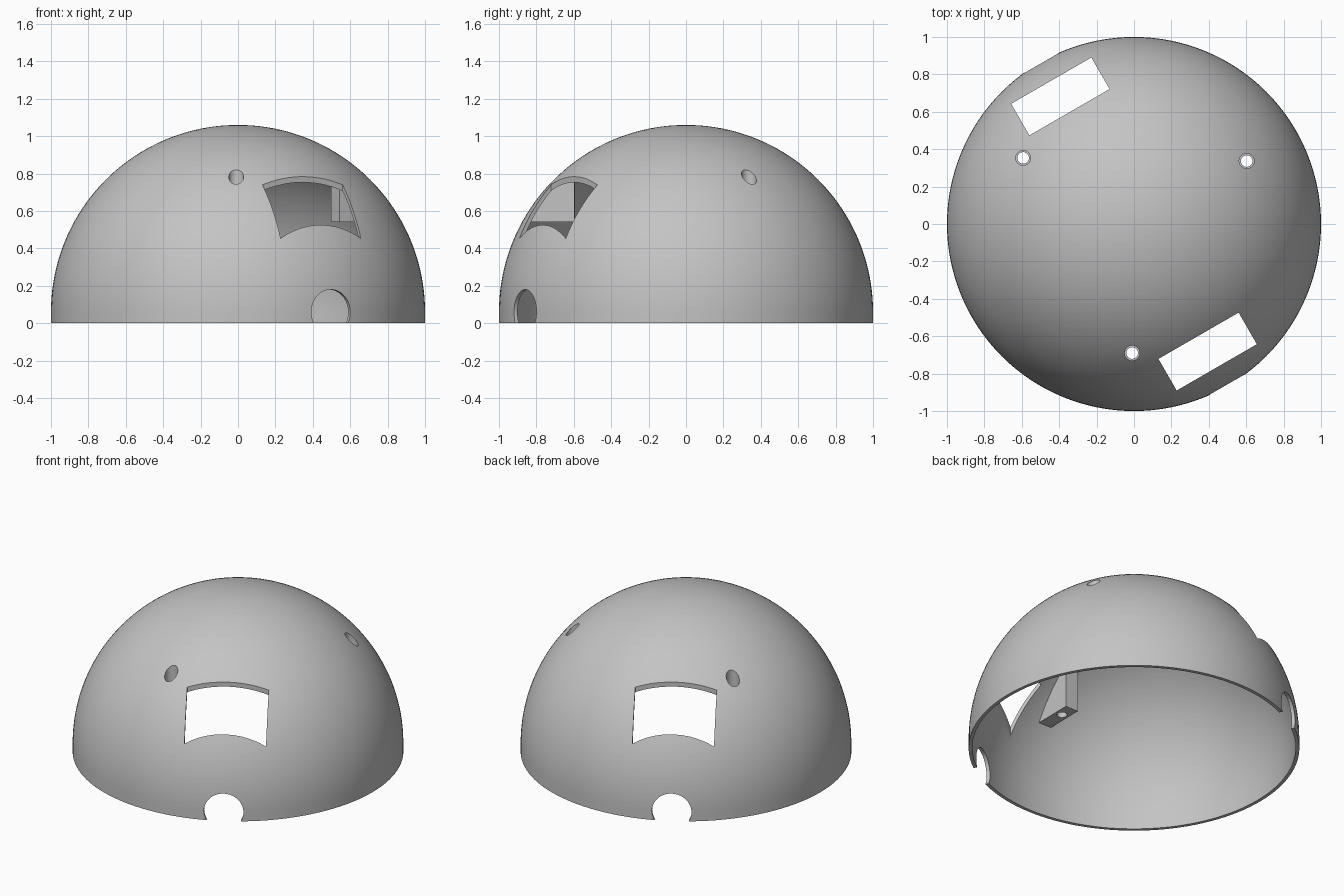
import bpy, bmesh, math
from mathutils import Matrix, Vector

if "Cube" in bpy.data.objects:
    bpy.data.objects.remove(bpy.data.objects["Cube"], do_unlink=True)

RIM = 0.06           # height of the straight band under the hemisphere
INNER = 0.978        # inner radius of the shell
SEGMENTS = 128

grey = bpy.data.materials.new("plain grey")
grey.use_nodes = True
grey.diffuse_color = (0.55, 0.55, 0.55, 1)
grey.node_tree.nodes["Principled BSDF"].inputs["Base Color"].default_value = (0.55, 0.55, 0.55, 1)


def finish(bm, name):
    bmesh.ops.recalc_face_normals(bm, faces=bm.faces)
    mesh = bpy.data.meshes.new(name)
    bm.to_mesh(mesh)
    bm.free()
    mesh.materials.append(grey)
    obj = bpy.data.objects.new(name, mesh)
    bpy.context.collection.objects.link(obj)
    return obj


def arc(radius, steps=40):
    """Quarter profile from the foot of the band up to the pole."""
    pts = [Vector((radius, 0, 0))]
    for i in range(steps + 1):
        a = math.pi / 2 * i / steps
        pts.append(Vector((radius * math.cos(a), 0, RIM + radius * math.sin(a))))
    pts[-1].x = 0
    return pts


def lathe(name, pts):
    bm = bmesh.new()
    verts = [bm.verts.new(p) for p in pts]
    edges = [bm.edges.new(pair) for pair in zip(verts, verts[1:])]
    bmesh.ops.spin(bm, geom=verts + edges, cent=(0, 0, 0), axis=(0, 0, 1),
                   angle=math.tau, steps=SEGMENTS, use_merge=False)
    bmesh.ops.remove_doubles(bm, verts=bm.verts, dist=1e-4)
    return finish(bm, name)


def box(name, angle, r0, r1, width, z0, z1):
    """Block placed radially at an angle around the vertical axis."""
    bm = bmesh.new()
    place = (Matrix.Rotation(math.radians(angle), 4, "Z")
             @ Matrix.Translation(((r0 + r1) / 2, 0, (z0 + z1) / 2))
             @ Matrix.Diagonal((r1 - r0, width, z1 - z0, 1)))
    bmesh.ops.create_cube(bm, size=1, matrix=place)
    return finish(bm, name)


def rod(name, radius, length, matrix, segments=48):
    bm = bmesh.new()
    bmesh.ops.create_cone(bm, cap_ends=True, segments=segments, radius1=radius,
                          radius2=radius, depth=length, matrix=matrix)
    return finish(bm, name)


def combine(target, tool, operation):
    mod = target.modifiers.new(operation.lower(), "BOOLEAN")
    mod.operation, mod.solver, mod.object = operation, "EXACT", tool
    bpy.context.view_layer.objects.active = target
    bpy.ops.object.modifier_apply(modifier=mod.name)
    bpy.data.objects.remove(tool, do_unlink=True)


# Thin shell: outer profile up, inner profile back down, closed at the rim
outer = arc(1.0)
shell = lathe("dome_shell", outer + arc(INNER)[::-1] + outer[:1])

# Three screw posts hanging from the inside, trimmed to the dome
post_angles = [29.2, 149.2, 269.2]
for a in post_angles:
    post = box("screw_post", a, 0.595, 1.1, 0.094, 0.54, 1.0)
    trim = lathe("post_trim", arc(0.988) + [Vector((0, 0, 0)), Vector((0.988, 0, 0))])
    combine(post, trim, "INTERSECT")
    combine(shell, post, "UNION")

# Stepped screw holes through the posts
for a in post_angles:
    spot = Matrix.Rotation(math.radians(a), 4, "Z") @ Matrix.Translation((0.69, 0, 0))
    for radius, bottom in ((0.04, 0.66), (0.031, 0.4)):
        length = 1.2 - bottom
        hole = rod("screw_hole", radius, length,
                   spot @ Matrix.Translation((0, 0, bottom + length / 2)))
        combine(shell, hole, "DIFFERENCE")

# Two upright rectangular windows on opposite sides
for a in (-60, 120):
    combine(shell, box("window_cutter", a, 0.69, 0.885, 0.495, 0.2, 1.3), "DIFFERENCE")

# Round cable openings through both sides of the rim
across = (Matrix.Translation((0, 0, RIM)) @ Matrix.Rotation(math.radians(-60), 4, "Z")
          @ Matrix.Rotation(math.pi / 2, 4, "Y"))
combine(shell, rod("rim_opening", 0.12, 2.4, across, 64), "DIFFERENCE")

bpy.ops.object.select_all(action="DESELECT")
shell.select_set(True)
bpy.context.view_layer.objects.active = shell
bpy.ops.object.shade_smooth_by_angle(angle=math.radians(25))
